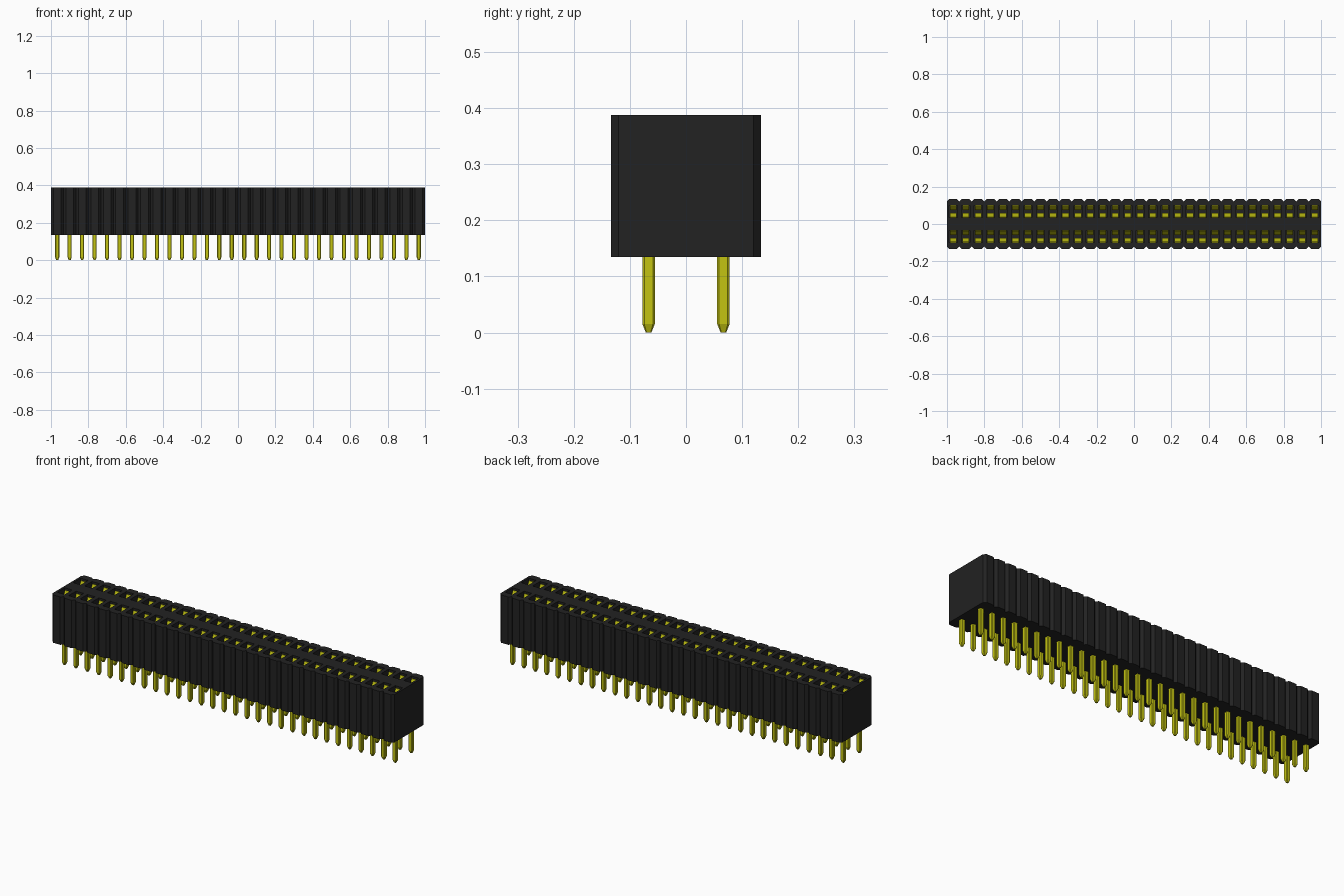
import bpy, bmesh

if "Cube" in bpy.data.objects:
    bpy.data.objects.remove(bpy.data.objects["Cube"])

COLS = 30
PITCH = 2 / COLS
H = PITCH / 2                      # half a cell in x
W = 2 * H                          # half the body depth
CH = 0.013                         # corner chamfer of each cell
Z0, Z1, FLOOR = 0.135, 0.388, 0.24  # body bottom, top, socket floor


def material(name, color, rough):
    m = bpy.data.materials.new(name)
    m.use_nodes = True
    m.diffuse_color = (*color, 1)
    b = m.node_tree.nodes["Principled BSDF"]
    b.inputs["Base Color"].default_value = (*color, 1)
    b.inputs["Roughness"].default_value = rough
    return m


black = material("black plastic", (0.016, 0.016, 0.016), 0.6)
yellow = material("yellow metal", (0.55, 0.55, 0.006), 0.5)


def finish(bm, name, mat):
    bmesh.ops.remove_doubles(bm, verts=bm.verts, dist=1e-5)
    bmesh.ops.recalc_face_normals(bm, faces=bm.faces)
    me = bpy.data.meshes.new(name)
    bm.to_mesh(me)
    bm.free()
    me.materials.append(mat)
    ob = bpy.data.objects.new(name, me)
    bpy.context.collection.objects.link(ob)
    return ob


def repeat_grid(ob):
    # copies along the strip, then across the two rows
    for label, count, step in (("columns", COLS, (PITCH, 0, 0)), ("rows", 2, (0, PITCH * 2, 0))):
        a = ob.modifiers.new(label, 'ARRAY')
        a.count = count
        a.use_relative_offset = False
        a.use_constant_offset = True
        a.constant_offset_displace = step
    ob.location = (-1 + H, -PITCH, 0)


# Body: one chamfered cell per contact, open where cells join
bm = bmesh.new()


def face(pts):
    bm.faces.new([bm.verts.new(p) for p in pts])


outline = [(-H, 0), (H, 0), (H, W * 2 - CH), (H - CH, W * 2), (CH - H, W * 2), (-H, W * 2 - CH)]
hx, hy = 0.022, 0.031
hole = [(-hx, PITCH - hy), (hx, PITCH - hy), (hx, PITCH + hy), (-hx, PITCH + hy)]
rim = [(0, 1, 1, 0), (1, 2, 2, 1), (2, 3, 2, None), (3, 4, 3, 2), (4, 5, 3, None), (5, 0, 0, 3)]
for col in range(COLS):
    cx = -1 + H + col * PITCH
    for s in (-1, 1):
        def at(p, z):
            return (cx + p[0], s * p[1], z)
        # top rim around the socket
        for a, b, c, d in rim:
            pts = [at(outline[a], Z1), at(outline[b], Z1), at(hole[c], Z1)]
            if d is not None:
                pts.append(at(hole[d], Z1))
            face(pts)
        # outer walls and underside
        for i in (2, 3, 4):
            p, q = outline[i], outline[i + 1]
            face([at(p, Z0), at(q, Z0), at(q, Z1), at(p, Z1)])
        face([at(p, Z0) for p in outline])
        # socket walls and floor
        for i in range(4):
            p, q = hole[i], hole[(i + 1) % 4]
            face([at(p, FLOOR), at(q, FLOOR), at(q, Z1), at(p, Z1)])
        face([at(p, FLOOR) for p in hole])
# end walls
yc = W * 2 - CH
for x in (-1, 1):
    face([(x, -yc, Z0), (x, 0, Z0), (x, yc, Z0), (x, yc, Z1), (x, 0, Z1), (x, -yc, Z1)])
finish(bm, "socket_body", black)

# Solder pins: chamfered square bar with a tapered tip
bm = bmesh.new()
rings = []
for z, r in ((0, 0.005), (0.015, 0.011), (0.15, 0.011)):
    c = r * 0.7
    rings.append([bm.verts.new((x, y, z)) for x, y in
                  ((r, -c), (r, c), (c, r), (-c, r), (-r, c), (-r, -c), (-c, -r), (c, -r))])
bm.faces.new(rings[0])
bm.faces.new(rings[-1])
for lo, hi in zip(rings, rings[1:]):
    for i in range(8):
        j = (i + 1) % 8
        bm.faces.new((lo[i], lo[j], hi[j], hi[i]))
repeat_grid(finish(bm, "solder_pins", yellow))

# Spring contacts: two bent leaves pinching towards each other
bm = bmesh.new()
profile = [(0.027, FLOOR + 0.001), (0.007, 0.325), (0.028, 0.376)]
t, lx = 0.003, 0.018
for s in (-1, 1):
    loop = profile + [(y + t, z) for y, z in reversed(profile)]
    f = bm.faces.new([bm.verts.new((-lx, s * y, z)) for y, z in loop])
    ext = bmesh.ops.extrude_face_region(bm, geom=[f], use_keep_orig=True)
    bmesh.ops.translate(bm, vec=(2 * lx, 0, 0),
                        verts=[v for v in ext["geom"] if isinstance(v, bmesh.types.BMVert)])
repeat_grid(finish(bm, "spring_contacts", yellow))
